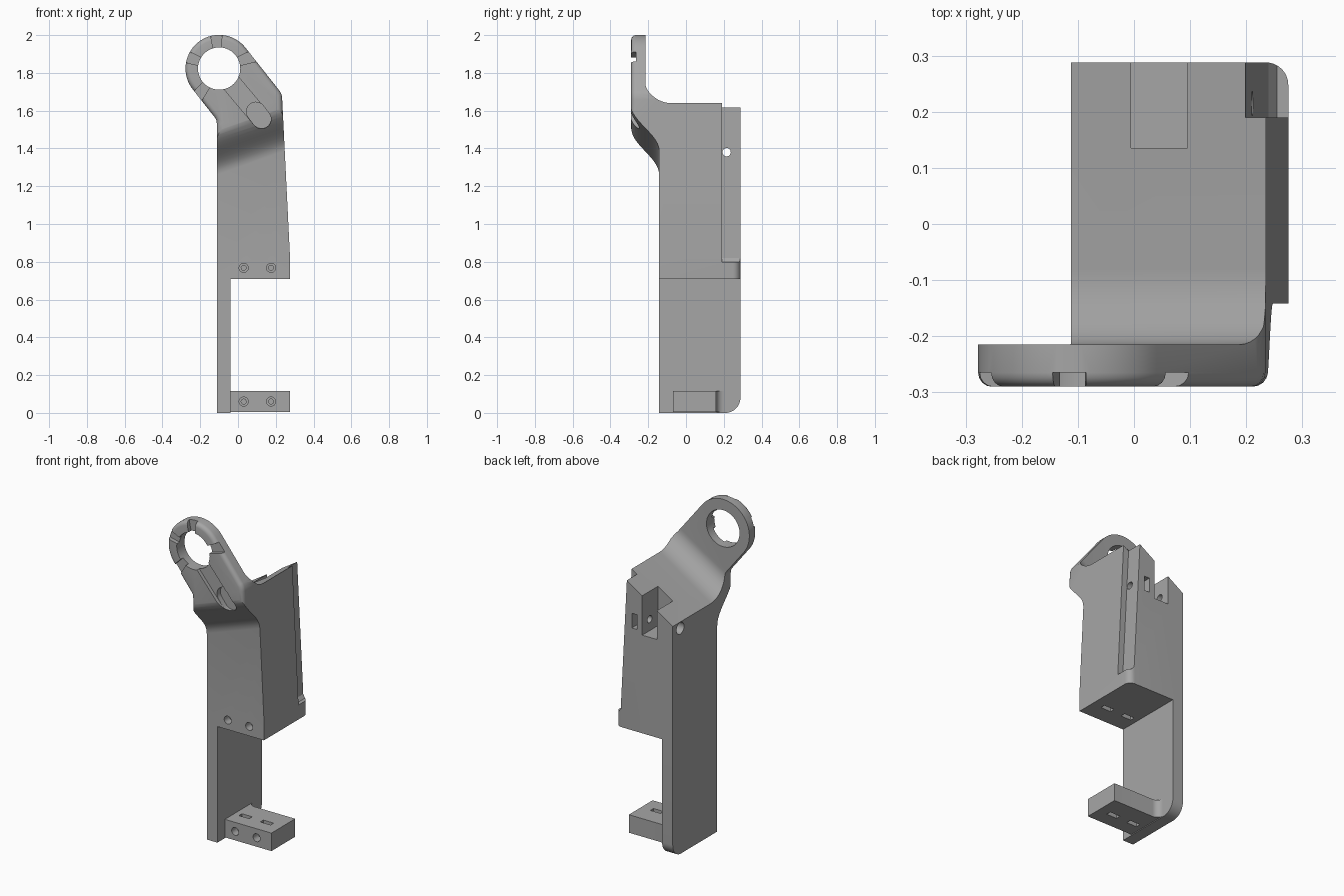
import bpy, bmesh, math
from mathutils import Vector

cube = bpy.data.objects.get("Cube")
if cube:
    bpy.data.objects.remove(cube, do_unlink=True)

grey = bpy.data.materials.new("plain_grey")
grey.use_nodes = True
COLOUR = (0.38, 0.38, 0.38, 1)
grey.diffuse_color = COLOUR
grey.node_tree.nodes["Principled BSDF"].inputs["Base Color"].default_value = COLOUR


def loft(name, start, end, bevel=0):
    """Solid between two matching outlines; bevel rounds the start rim."""
    bm = bmesh.new()
    a = [bm.verts.new(p) for p in start]
    b = [bm.verts.new(p) for p in end]
    n = len(a)
    cap = bm.faces.new(a)
    bm.faces.new(b[::-1])
    for i in range(n):
        j = (i + 1) % n
        bm.faces.new((a[j], a[i], b[i], b[j]))
    bmesh.ops.recalc_face_normals(bm, faces=bm.faces)
    if bevel:
        bmesh.ops.bevel(bm, geom=list(cap.edges), offset=bevel, segments=4,
                        profile=0.5, affect='EDGES')
    mesh = bpy.data.meshes.new(name)
    bm.to_mesh(mesh)
    bm.free()
    mesh.materials.append(grey)
    obj = bpy.data.objects.new(name, mesh)
    bpy.context.collection.objects.link(obj)
    return obj


def prism(name, pts, axis, lo, hi, bevel=0):
    """Extrude a 2D outline along axis 0, 1 or 2."""
    def place(p, t):
        c = list(p)
        c.insert(axis, t)
        return Vector(c)
    return loft(name, [place(p, lo) for p in pts], [place(p, hi) for p in pts], bevel)


def box(name, lo, hi):
    return prism(name, [(lo[0], lo[1]), (hi[0], lo[1]), (hi[0], hi[1]), (lo[0], hi[1])],
                 2, lo[2], hi[2])


def arc(cx, cy, r, a0, a1, n=12):
    angles = [math.radians(a0 + (a1 - a0) * i / n) for i in range(n + 1)]
    return [(cx + r * math.cos(t), cy + r * math.sin(t)) for t in angles]


def disc(name, cx, cy, r, axis, lo, hi):
    return prism(name, arc(cx, cy, r, 0, 360, 40)[:-1], axis, lo, hi)


def capsule(name, p, q, r, lo, hi):
    a = math.degrees(math.atan2(q[1] - p[1], q[0] - p[0]))
    return prism(name, arc(*q, r, a - 90, a + 90) + arc(*p, r, a + 90, a + 270), 1, lo, hi)


def combine(obj, tool, op='DIFFERENCE'):
    mod = obj.modifiers.new("bool", 'BOOLEAN')
    mod.operation, mod.object, mod.solver = op, tool, 'EXACT'
    bpy.context.view_layer.objects.active = obj
    bpy.ops.object.modifier_apply(modifier=mod.name)
    bpy.data.objects.remove(tool, do_unlink=True)


RING = (-0.10, 1.823)

# Upper body: side profile with sloped top, scoop behind the arm and bulge in front
profile = [(0.35, 0.5, 0), (0.35, 1.49, 0.64)]
profile += [(y, z, 0.64) for y, z in arc(-0.08, 1.625, 0.135, 270, 180)]
profile += [(-0.215, 2.3, 0), (-0.33, 2.3, 0), (-0.33, 1.61, 0.35)]
for i in range(13):
    t = i / 12
    profile.append((-0.292 + 0.15 * (1 - math.cos(math.pi * t)) / 2,
                    1.55 - 0.25 * t, 0.35))
profile.append((-0.142, 0.5, 0))


def section(x):
    return [Vector((x, y, z + s * x)) for y, z, s in profile]


body = loft("bracket_body", section(-0.4), section(0.4))

# Front outline: tapered body running into the ring
outline = [(-0.112, 0.71), (0.275, 0.71), (0.275, 0.83), (0.234, 1.66), (0.231, 1.685), (0.22, 1.705)]
outline += arc(*RING, 0.178, 38, 218, 36)
outline += [(-0.125, 1.567), (-0.114, 1.55), (-0.112, 1.53)]
combine(body, prism("outline", outline, 1, -0.29, 0.288, bevel=0.025), 'INTERSECT')

# Recessed strip on the rear outer corner, leaving a foot
strip = [(0.24, 0.82), (0.255, 0.80), (0.4, 0.79), (0.4, 1.9), (0.184, 1.9)]
combine(body, prism("strip", strip, 1, 0.19, 0.4))

# Rounded foot corner
corner = [(0.4, 0.4), (0.235, 0.4), (0.235, 0.288)] + arc(0.235, 0.248, 0.04, 90, 0, 8)[1:] + [(0.4, 0.248)]
combine(body, prism("corner", corner, 2, 0.6, 0.83))

# Ring bore, channel and pit along the arm, shallow grip grooves
combine(body, disc("bore", *RING, 0.112, 1, -0.5, -0.1))
combine(body, capsule("channel", RING, (0.125, 1.555), 0.05, -0.4, -0.268))
combine(body, capsule("pit", (0.095, 1.595), (0.125, 1.555), 0.05, -0.4, -0.235))
for angle in (20, 95, 160, 232):
    t = math.radians(angle)
    d, s = Vector((math.cos(t), math.sin(t))), Vector((-math.sin(t), math.cos(t)))
    c = Vector(RING)
    pts = [c + d * 0.09 - s * 0.02, c + d * 0.22 - s * 0.035,
           c + d * 0.22 + s * 0.035, c + d * 0.09 + s * 0.02]
    combine(body, prism("groove", pts, 1, -0.4, -0.265))

# Rear notch, cross bolt hole with counterbore, nut slot
combine(body, box("notch", (-0.005, 0.135, 1.31), (0.095, 0.4, 1.9)))
combine(body, disc("cross_hole", 0.215, 1.38, 0.022, 0, -0.3, 0.4))
combine(body, disc("counterbore", 0.215, 1.38, 0.036, 0, -0.3, -0.06))
combine(body, box("nut_slot", (0.13, 0.18, 1.335), (0.165, 0.4, 1.425)))

# Long side plate with a rounded lower rear corner
plate_pts = [(-0.142, 0), *arc(0.208, 0.08, 0.08, 270, 360), (0.288, 0.71), (-0.142, 0.71)]
plate = prism("side_plate", plate_pts, 0, -0.112, -0.04)

# Lower clamp block, blended into the plate at the rear
block_pts = [(-0.04, -0.07), (0.275, -0.07), (0.275, 0.16), (0.0, 0.16)]
block_pts += arc(0.0, 0.2, 0.04, 270, 180, 8)[1:]
block = prism("clamp_block", block_pts, 2, 0.005, 0.115)

# Paired screw holes and nut slots
for x in (0.03, 0.175):
    for part, y, z, slot_y, top in ((body, -0.142, 0.768, -0.02, 0.80),
                                    (block, -0.07, 0.06, 0.03, 0.2)):
        combine(part, disc("screw_hole", x, z, 0.024, 1, y - 0.1, y + 0.05))
        combine(part, disc("screw_bore", x, z, 0.013, 1, y + 0.03, slot_y + 0.06))
        combine(part, box("slot", (x - 0.035, slot_y - 0.015, z - 0.1),
                          (x + 0.035, slot_y + 0.015, top)))

for part in (body, plate, block):
    bpy.ops.object.select_all(action='DESELECT')
    part.select_set(True)
    bpy.context.view_layer.objects.active = part
    bpy.ops.object.shade_smooth_by_angle(angle=math.radians(30))
